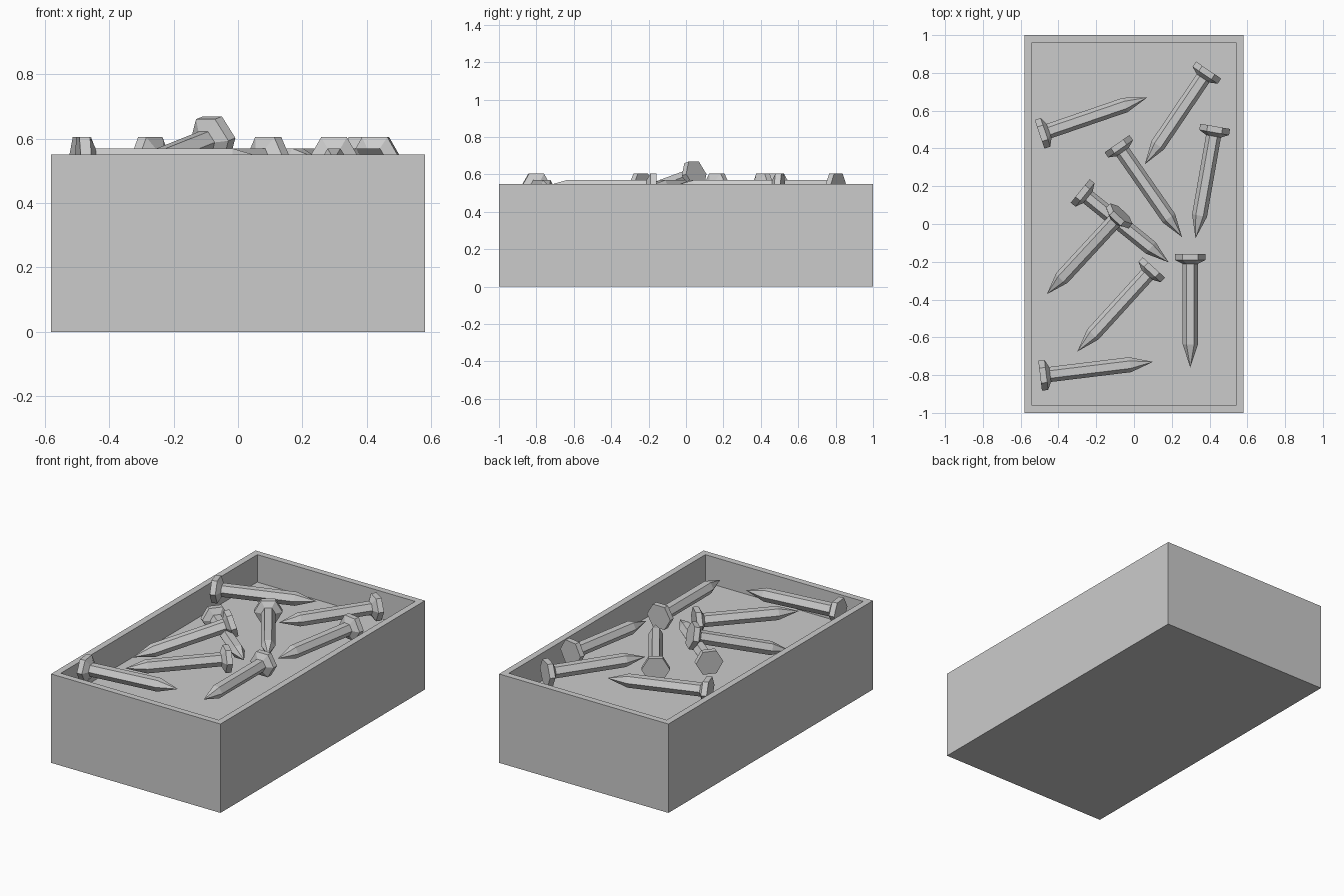
import bpy, bmesh, math
from mathutils import Vector, Matrix

if "Cube" in bpy.data.objects:
    bpy.data.objects.remove(bpy.data.objects["Cube"])


def make_object(name, bm):
    bmesh.ops.recalc_face_normals(bm, faces=bm.faces)
    mesh = bpy.data.meshes.new(name)
    bm.to_mesh(mesh)
    bm.free()
    ob = bpy.data.objects.new(name, mesh)
    bpy.context.collection.objects.link(ob)
    return ob


# Open-topped box: the top face is inset for the rim, then sunk to the floor
HX, HY, TOP, FLOOR, WALL = 0.58, 1.0, 0.55, 0.38, 0.056
bm = bmesh.new()
bmesh.ops.create_cube(bm, size=1, matrix=Matrix.Translation((0, 0, TOP / 2))
                      @ Matrix.Diagonal((2 * HX, 2 * HY, TOP, 1)))
top = max(bm.faces, key=lambda f: f.calc_center_median().z)
bmesh.ops.inset_region(bm, faces=[top], thickness=WALL)
inner = bmesh.ops.extrude_discrete_faces(bm, faces=[top])["faces"][0]
bmesh.ops.translate(bm, verts=inner.verts, vec=(0, 0, FLOOR - TOP))
make_object("box", bm)

# Nail profile: (distance from head, radius); the last point is the tip
PROFILE = [(0, 0.08), (0.033, 0.08), (0.053, 0.04), (0.48, 0.04)]
LENGTH = 0.602


def nail(name, head, tip):
    head, tip = Vector(head), Vector(tip)
    axis = (tip - head).normalized()
    side = axis.cross(Vector((0, 0, 1))).normalized()
    up = side.cross(axis)
    bm = bmesh.new()
    rings = []
    for d, r in PROFILE:
        rings.append([bm.verts.new(head + axis * d
                      + side * r * math.cos(k * math.pi / 3)
                      + up * r * math.sin(k * math.pi / 3)) for k in range(6)])
    end = bm.verts.new(head + axis * LENGTH)
    bm.faces.new(rings[0])
    for a, b in zip(rings, rings[1:]):
        for k in range(6):
            j = (k + 1) % 6
            bm.faces.new((a[k], a[j], b[j], b[k]))
    for k in range(6):
        bm.faces.new((rings[-1][k], rings[-1][(k + 1) % 6], end))
    make_object(name, bm)


# Flat nails: head x, y and tip x, y
Z = 0.535
FLAT = [(-0.50, 0.475, 0.07, 0.67), (0.395, 0.815, 0.06, 0.32),
        (0.43, 0.517, 0.325, -0.08), (-0.09, 0.425, 0.255, -0.07),
        (-0.285, 0.175, 0.18, -0.20), (0.105, -0.23, -0.30, -0.675),
        (0.298, -0.158, 0.298, -0.76), (-0.497, -0.803, 0.10, -0.73)]
for i, (hx, hy, tx, ty) in enumerate(FLAT):
    nail(f"nail_{i + 1}", (hx, hy, Z), (tx, ty, Z))

# Nail leaning across another one
nail("leaning_nail", (-0.067, 0.055, 0.602), (-0.46, -0.37, 0.445))
